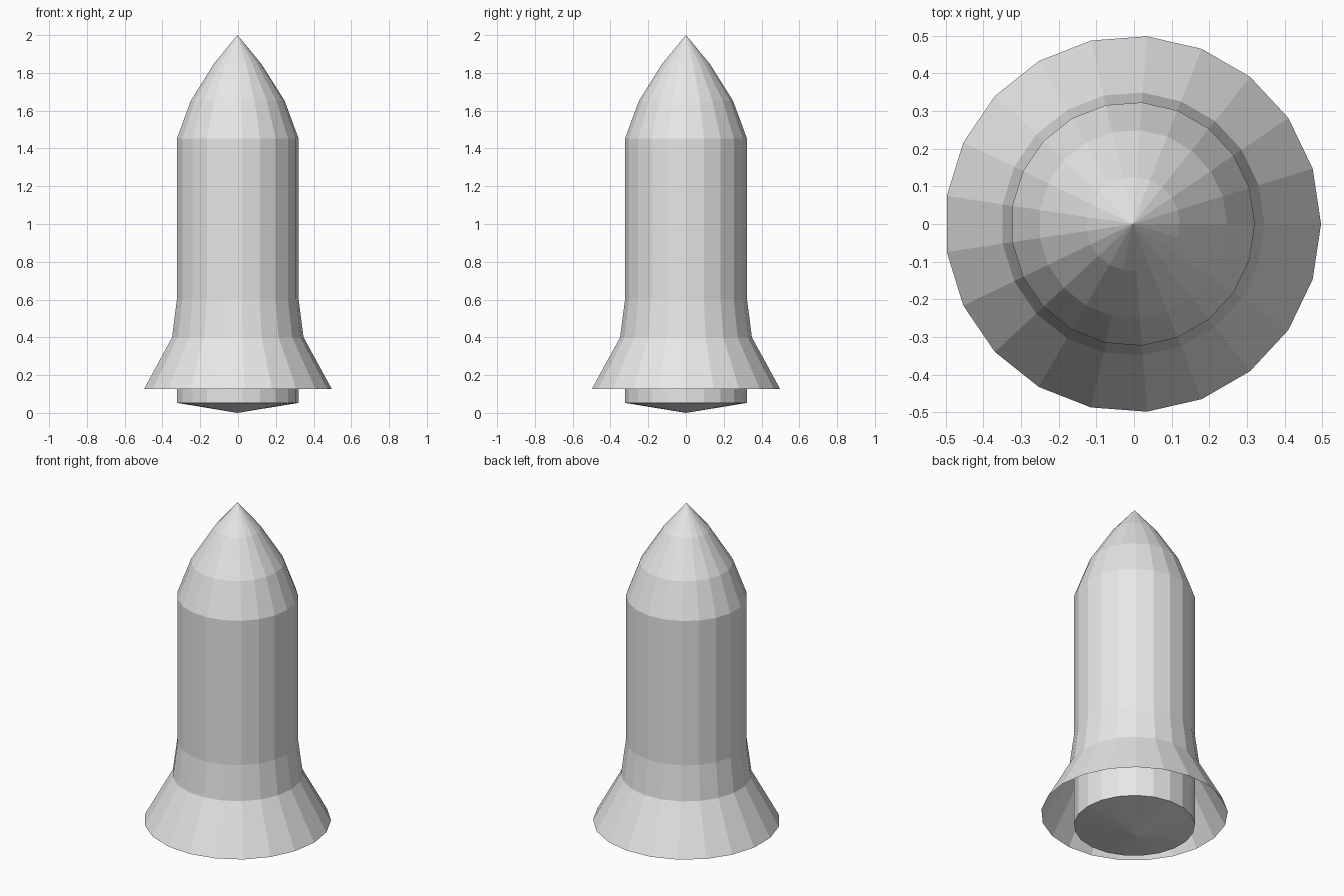
import bpy
import bmesh
from math import cos, sin, tau

SIDES = 21
SHIFT_X = -0.003  # odd side count: keeps the overall width centred

cube = bpy.data.objects.get("Cube")
if cube:
    bpy.data.objects.remove(cube, do_unlink=True)

grey = bpy.data.materials.new("plain grey")
grey.use_nodes = True
grey.diffuse_color = (0.8, 0.8, 0.8, 1)
grey.node_tree.nodes["Principled BSDF"].inputs["Base Color"].default_value = grey.diffuse_color


def lathe(name, profile):
    """Turn a (radius, height) profile, listed bottom to top, into a faceted shell."""
    bm = bmesh.new()
    rings = []
    for r, z in profile:
        if r == 0:
            rings.append([bm.verts.new((SHIFT_X, 0, z))] * SIDES)
        else:
            rings.append([bm.verts.new((SHIFT_X + r * cos(tau * i / SIDES),
                                        r * sin(tau * i / SIDES), z))
                          for i in range(SIDES)])
    for low, high in zip(rings, rings[1:]):
        for i in range(SIDES):
            j = (i + 1) % SIDES
            corners = dict.fromkeys((low[i], low[j], high[j], high[i]))
            bm.faces.new(list(corners))
    mesh = bpy.data.meshes.new(name)
    bm.to_mesh(mesh)
    bm.free()
    mesh.materials.append(grey)
    obj = bpy.data.objects.new(name, mesh)
    bpy.context.collection.objects.link(obj)
    return obj


# Main hull: shallow pointed base, straight barrel, curved nose
lathe("rocket_body", [(0, 0), (0.324, 0.053), (0.324, 0.6), (0.324, 1.452),
                      (0.25, 1.652), (0.125, 1.85), (0, 2)])

# Open flared skirt around the base
lathe("flared_skirt", [(0.5, 0.126), (0.35, 0.4), (0.324, 0.6)])
